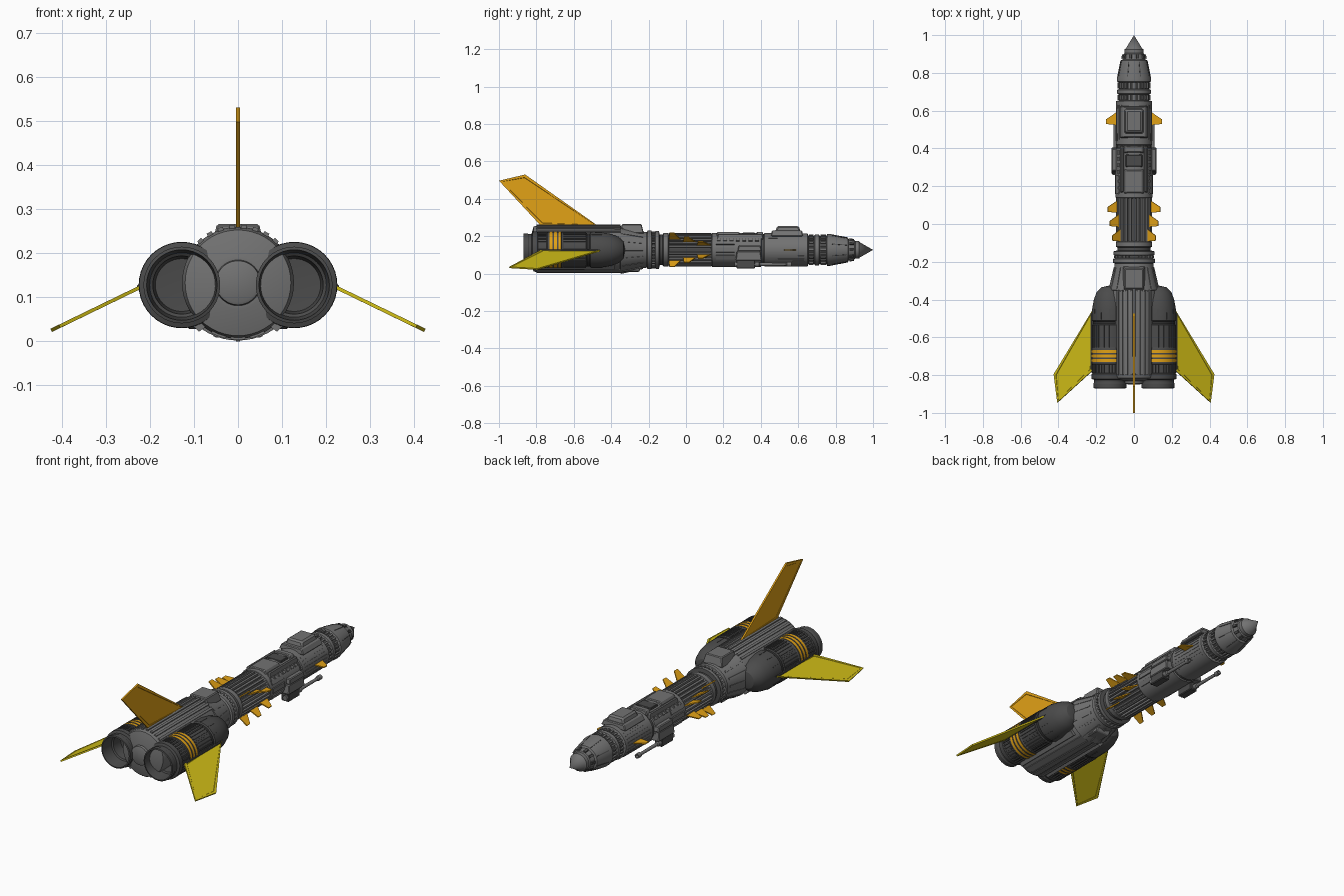
import bpy, bmesh, math
from mathutils import Vector, Matrix

if "Cube" in bpy.data.objects:
    bpy.data.objects.remove(bpy.data.objects["Cube"])

def mat(name, c):
    m = bpy.data.materials.new(name)
    m.diffuse_color = (*c, 1)
    m.use_nodes = True
    m.node_tree.nodes["Principled BSDF"].inputs["Base Color"].default_value = m.diffuse_color
    return m

GREY = mat("hull grey", (0.17, 0.17, 0.17))
DARK = mat("engine dark grey", (0.07, 0.07, 0.07))
BLACK = mat("groove black", (0.03, 0.03, 0.03))
ORANGE = mat("orange", (0.76, 0.36, 0.008))
YELLOW = mat("yellow", (0.62, 0.50, 0.008))
ZC = 0.127

def finish(name, bm, mats, smooth=False):
    bmesh.ops.recalc_face_normals(bm, faces=bm.faces[:])
    me = bpy.data.meshes.new(name)
    bm.to_mesh(me)
    bm.free()
    for m in mats:
        me.materials.append(m)
    if smooth:
        me.polygons.foreach_set("use_smooth", [True] * len(me.polygons))
        me.set_sharp_from_angle(angle=math.radians(28))
    ob = bpy.data.objects.new(name, me)
    bpy.context.collection.objects.link(ob)
    return ob

def lathe(name, prof, c, mats, rule=lambda y, r: 0, n=40, sx=1.0):
    """Turn a (y, radius) profile about a y-axis through c=(x, z)."""
    bm = bmesh.new()
    rings = []
    for y, r in prof:
        k = 1 if r == 0 else n
        rings.append([bm.verts.new((c[0] + sx * r * math.cos(2 * math.pi * i / n), y,
                                    c[1] + r * math.sin(2 * math.pi * i / n))) for i in range(k)])
    for (a, b), (p, q) in zip(zip(rings, rings[1:]), zip(prof, prof[1:])):
        for i in range(n):
            j = (i + 1) % n
            vs = [a[i % len(a)], a[j % len(a)], b[j % len(b)], b[i % len(b)]]
            f = bm.faces.new(list(dict.fromkeys(vs)))
            f.material_index = rule((p[0] + q[0]) / 2, (p[1] + q[1]) / 2)
    return finish(name, bm, mats, True)

def ribs(name, angles, c, y0, y1, r0, r1, w, h, m, sx=1.0):
    """Radial bars lying along the hull; r0/r1 = base radius at y0/y1."""
    bm = bmesh.new()
    for a in angles:
        u = Vector((math.cos(a), 0, math.sin(a)))
        t = Vector((-math.sin(a), 0, math.cos(a)))
        vs = bmesh.ops.create_cube(bm, size=1)["verts"]
        for v in vs:
            x, y, z = v.co
            r = (r0 if y < 0 else r1) + (h if z > 0 else -0.012)
            p = u * r + t * (x * w * (0.75 if z > 0 else 1))
            v.co = (c[0] + p.x * sx, y0 if y < 0 else y1, c[1] + p.z)
    return finish(name, bm, [m])

def around(n, off=0.0):
    return [2 * math.pi * (i + off) / n for i in range(n)]

def box(name, c, s, m, top=(1, 1), bevel=0.004):
    """Box whose upper face is scaled by top=(x, y)."""
    bm = bmesh.new()
    for v in bmesh.ops.create_cube(bm, size=1)["verts"]:
        k = top if v.co.z > 0 else (1, 1)
        v.co = (c[0] + v.co.x * s[0] * k[0], c[1] + v.co.y * s[1] * k[1], c[2] + v.co.z * s[2])
    if bevel:
        bmesh.ops.bevel(bm, geom=bm.edges[:], offset=bevel, segments=1, affect='EDGES')
    return finish(name, bm, [m])

def plate(name, pts, thick, m, border=0.0):
    """Thin fin from a flat outline, with a recessed panel inside a raised border."""
    bm = bmesh.new()
    f = bm.faces.new([bm.verts.new(p) for p in pts])
    f.normal_update()
    nrm = f.normal.copy()
    new = bmesh.ops.extrude_face_region(bm, geom=[f])["geom"]
    bmesh.ops.translate(bm, verts=[g for g in new if isinstance(g, bmesh.types.BMVert)], vec=nrm * thick)
    bmesh.ops.translate(bm, verts=bm.verts[:], vec=-nrm * thick / 2)
    bmesh.ops.recalc_face_normals(bm, faces=bm.faces[:])
    if border:
        big = sorted(bm.faces, key=lambda g: -g.calc_area())[:2]
        bmesh.ops.inset_individual(bm, faces=big, thickness=border)
        bmesh.ops.inset_individual(bm, faces=big, thickness=0.002, depth=-0.0015)
    return finish(name, bm, [m])

# ---- forward fuselage -------------------------------------------------
hull = [(1, 0), (.93, .04), (.925, .047), (.905, .047), (.90, .052), (.87, .057), (.865, .067),
        (.77, .085), (.755, .085), (.75, .075), (.715, .075), (.71, .083), (.69, .083), (.685, .075),
        (.655, .075), (.65, .088), (.42, .09), (.417, .085), (.403, .085), (.40, .091), (.14, .091),
        (.135, .078), (-.09, .078), (-.095, .09), (-.12, .09), (-.125, .082), (-.14, .082),
        (-.145, .101), (-.163, .101), (-.168, .09), (-.18, .09), (-.185, .103), (-.205, .103),
        (-.21, .095), (-.225, .097), (-.35, .126), (-.37, 0)]
def hull_rule(y, r):
    groove = .65 < y < .752 and r < .079 or -.092 < y < .137 or .402 < y < .418 or -.183 < y < -.122 and r < .095
    return 1 if groove else 0
lathe("fuselage", hull, (0, ZC), [GREY, DARK], hull_rule, 48, 1.07)
ribs("slat_section", around(28), (0, ZC), -.092, .137, .078, .078, .013, .012, GREY, 1.07)
ribs("neck_teeth_front", around(24), (0, ZC), .718, .748, .075, .075, .012, .007, GREY, 1.07)
ribs("neck_teeth_rear", around(24), (0, ZC), .657, .683, .075, .075, .012, .007, GREY, 1.07)
ribs("nose_studs", around(10), (0, ZC), .875, .898, .056, .051, .016, .008, DARK, 1.07)
ribs("nose_seams", around(8, .5), (0, ZC), .78, .86, .083, .068, .005, .0015, DARK, 1.07)
ribs("collar_teeth", around(30), (0, ZC), -.181, -.167, .09, .09, .012, .009, GREY, 1.07)
ribs("forward_strakes", [a for a in around(32) if abs(math.sin(a)) < .8],
     (0, ZC), .44, .63, .088, .087, .007, .003, GREY, 1.07)
ribs("mid_side_panels", [s + d for s in (0, math.pi) for d in (-.45, 0, .45)],
     (0, ZC), .16, .26, .09, .09, .032, .005, GREY, 1.07)
for i in range(7):
    ribs(f"side_vent_{i}", [.62, math.pi - .62], (0, ZC), .165 + i * .034, .185 + i * .034,
         .091, .091, .02, .006, GREY, 1.07)

# ---- canopy and dorsal blocks ----------------------------------------
box("canopy_base", (0, .54, .215), (.15, .17, .03), GREY, (.8, .95))
box("canopy", (0, .545, .232), (.115, .145, .046), GREY, (.75, .8), .008)
box("dorsal_block_front", (0, .395, .212), (.11, .04, .024), GREY, (.8, .8))
box("dorsal_hatch", (0, .335, .214), (.09, .065, .012), DARK, (.95, .95), .002)
box("dorsal_block_rear", (0, .225, .212), (.11, .13, .022), GREY, (.8, .9))
for s in (-1, 1):
    box("dorsal_rail", (s * .062, .29, .198), (.022, .25, .03), GREY, (.6, .95))

# ---- cannons and side housings ---------------------------------------
for s in (-1, 1):
    box("cannon_mount", (s * .09, .335, .095), (.06, .14, .05), GREY, (.9, .9))
    box("cannon_box", (s * .093, .32, .055), (.044, .10, .055), DARK, (1, 1))
    lathe("cannon_barrel", [(.26, 0), (.26, .014), (.39, .014), (.395, .009), (.535, .008),
                            (.54, .013), (.565, .013), (.565, .007), (.55, 0)],
          (s * .1, .05), [GREY], n=14)
    box("side_housing", (s * .103, .34, .135), (.034, .13, .03), GREY, (.8, .9))

# ---- small orange fins -----------------------------------------------
def small_fin(name, ang, y, r0, r1):
    u = Vector((math.cos(ang), 0, math.sin(ang)))
    o = Vector((0, 0, ZC))
    plate(name, [o + u * r + Vector((0, y + d, 0)) for r, d in
                 ((r0, .072), (r1, .03), (r1, .004), (r0 + .015, 0), (r0, 0))], .006, ORANGE)
for s in (-1, 1):
    ax = 0 if s > 0 else math.pi
    small_fin("canard", ax, .525, .085, .147)
    for k, (deg, y) in enumerate(((18, .06), (28, -.015), (38, -.092))):
        for v in (-1, 1):
            small_fin(f"spiral_fin_{k}", ax + v * math.radians(deg), y, .08, .146)

# ---- rear body --------------------------------------------------------
ZT = .132
lathe("rear_body", [(-.30, 0), (-.32, .11), (-.36, .126), (-.79, .127), (-.815, .12), (-.832, .06),
                    (-.832, .052), (-.845, .05), (-.848, .044), (-.85, 0)], (0, ZT), [GREY], n=48)
spread = [math.radians(d) for d in range(-42, 43, 12)]
ribs("spine_ribs", [math.pi / 2 + a for a in spread], (0, ZT), -.80, -.35, .126, .126, .016, .006, GREY)
ribs("belly_plates", [-math.pi / 2 + a for a in (-.36, 0, .36)], (0, ZT), -.80, -.35, .124, .124, .042, .005, GREY)
ribs("belly_rails", [-math.pi / 2 + a for a in (-.78, .78)], (0, ZT), -.80, -.38, .125, .125, .04, .016, GREY)
ribs("shoulder_seams", around(16), (0, ZC), -.345, -.23, .124, .098, .012, .004, GREY, 1.05)
box("shoulder_block_top", (0, -.29, .24), (.12, .13, .05), GREY, (.8, .8))
box("shoulder_block_bottom", (0, -.31, .03), (.08, .12, .04), GREY, (1.2, 1.25))

# ---- engines ----------------------------------------------------------
eng = [(-.325, 0), (-.335, .045), (-.36, .07), (-.40, .085), (-.45, .094), (-.51, .095), (-.515, .089),
       (-.53, .089), (-.535, .093), (-.655, .093), (-.66, .096)]
for k in range(3):
    y = -.666 - k * .024
    eng += [(y, .096), (y - .001, .098), (y - .016, .098), (y - .017, .096)]
eng += [(-.74, .096), (-.745, .092), (-.79, .092), (-.795, .098), (-.82, .097), (-.825, .084),
        (-.84, .084), (-.845, .087), (-.868, .087), (-.87, .08), (-.80, .073), (-.795, .066),
        (-.74, .06), (-.735, 0)]
def eng_rule(y, r):
    if r > .0975 and -.74 < y < -.66:
        return 1
    return 2 if -.53 < y < -.511 and r < .0895 else 0
for s in (-1, 1):
    c = (s * .1275, ZC)
    lathe("engine", eng, c, [DARK, ORANGE, BLACK], eng_rule, 40)
    ribs("engine_ribs_front", around(36), c, -.655, -.535, .093, .093, .009, .004, DARK)
    ribs("engine_ribs_rear", around(36), c, -.79, -.745, .092, .092, .009, .005, DARK)
    ribs("engine_cowl_seams", around(12), c, -.505, -.45, .094, .0935, .006, .002, DARK)
    # swept wing with raised border
    box("wing_root", (s * .222, -.62, .122), (.014, .30, .014), DARK, (1, 1), .003)
    plate("wing", [(s * .218, -.455, .124), (s * .424, -.795, .024), (s * .405, -.945, .0333),
                   (s * .218, -.775, .124)], .008, YELLOW, .014)

# ---- tail fin ---------------------------------------------------------
plate("tail_fin", [(0, -.47, .255), (0, -.86, .53), (0, -1.0, .497), (0, -.775, .255)], .009, ORANGE, .016)
